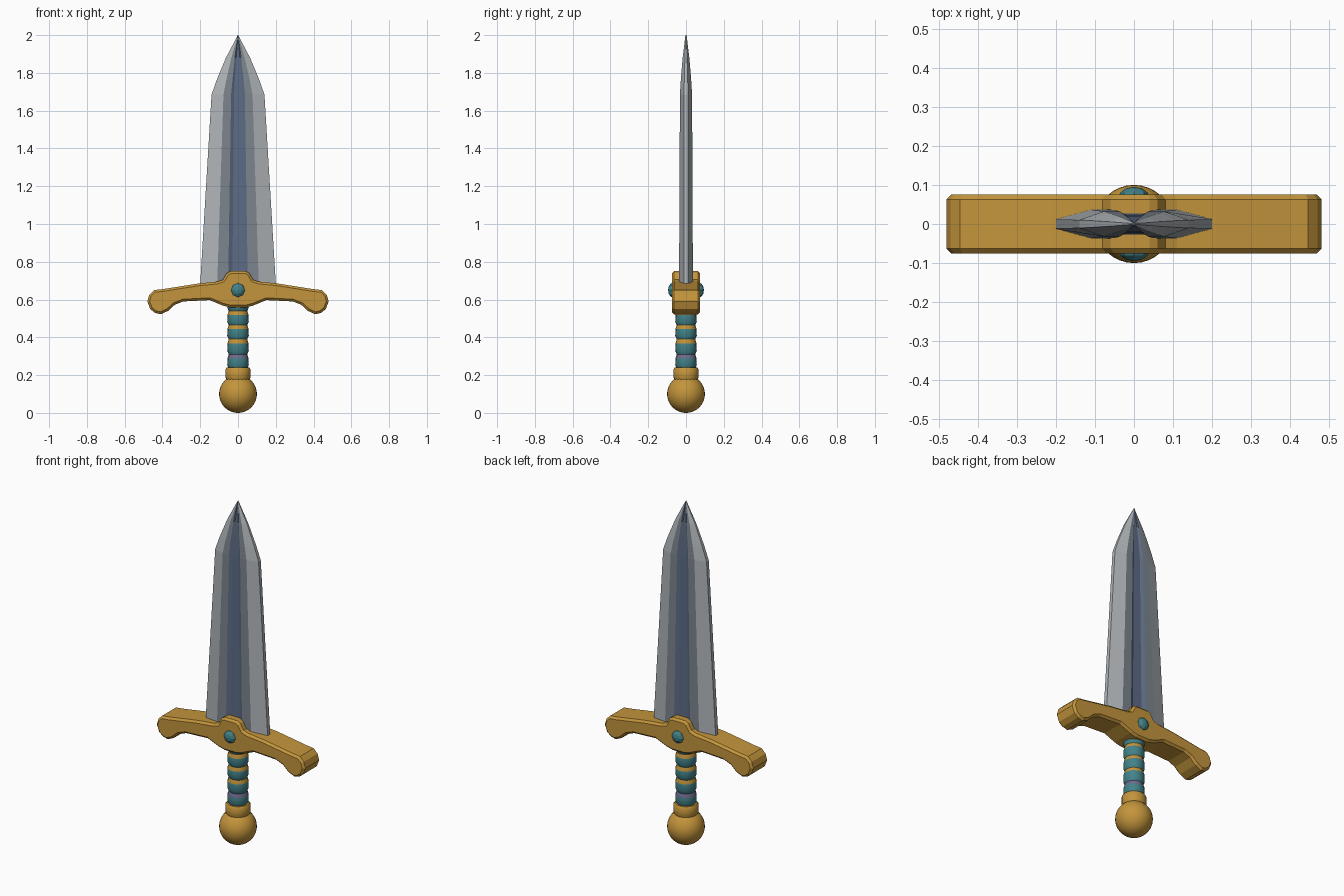
import bpy, bmesh, math

cube = bpy.data.objects.get("Cube")
if cube:
    bpy.data.objects.remove(cube, do_unlink=True)


def material(name, r, g, b):
    m = bpy.data.materials.new(name)
    m.use_nodes = True
    m.diffuse_color = (r, g, b, 1)
    m.node_tree.nodes["Principled BSDF"].inputs["Base Color"].default_value = (r, g, b, 1)
    return m


GOLD = material("gold", 0.55, 0.30, 0.045)
TEAL = material("teal", 0.055, 0.225, 0.25)
EDGE = material("edge_steel", 0.43, 0.46, 0.48)
STEEL = material("mid_steel", 0.20, 0.235, 0.265)
DARK = material("fuller_steel", 0.11, 0.15, 0.235)
MAUVE = material("mauve", 0.16, 0.15, 0.27)


def finish(name, bm, mats, smooth=None):
    bmesh.ops.recalc_face_normals(bm, faces=bm.faces)
    mesh = bpy.data.meshes.new(name)
    bm.to_mesh(mesh)
    bm.free()
    for m in mats:
        mesh.materials.append(m)
    ob = bpy.data.objects.new(name, mesh)
    bpy.context.collection.objects.link(ob)
    if smooth:
        bpy.ops.object.select_all(action='DESELECT')
        ob.select_set(True)
        bpy.context.view_layer.objects.active = ob
        bpy.ops.object.shade_smooth_by_angle(angle=math.radians(smooth))
    return ob


def loft(bm, rings, pick):
    """Bridge closed rings of points, cap both ends, colour by pick(row, column)."""
    rows = [[bm.verts.new(p) for p in ring] for ring in rings]
    n = len(rows[0])
    for i in range(len(rows) - 1):
        for j in range(n):
            k = (j + 1) % n
            f = bm.faces.new((rows[i][j], rows[i][k], rows[i + 1][k], rows[i + 1][j]))
            f.material_index = pick(i, j)
    bm.faces.new(rows[0])
    bm.faces.new(rows[-1])


def lathe(name, profile, mats, pick=lambda i, j: 0, sides=16):
    bm = bmesh.new()
    turn = [math.tau * j / sides for j in range(sides)]
    loft(bm, [[(r * math.cos(a), r * math.sin(a), z) for a in turn] for r, z in profile], pick)
    return finish(name, bm, mats, 35)


# Blade: fullered cross-section, scaled along its length to the point
half = [(0.2, 0.012), (0.11, 0.037), (0.052, 0.037), (0.03, 0.027)]
upper = half + [(-x, y) for x, y in reversed(half)]
section = upper + [(-x, -y) for x, y in upper]
stations = [(0.62, 1.02, 1), (1.685, 0.7, 0.87), (1.765, 0.56, 0.74),
            (1.88, 0.32, 0.48), (2.0, 0.005, 0.08)]


def blade_colour(i, j):
    a, b = section[j], section[(j + 1) % len(section)]
    mid = abs(a[0] + b[0]) / 2
    return 0 if mid > 0.12 else 1 if mid > 0.06 else 2


bm = bmesh.new()
loft(bm, [[(x * sx, y * sy, z) for x, y in section] for z, sx, sy in stations], blade_colour)
finish("blade", bm, [EDGE, STEEL, DARK])

# Crossguard: mirrored outline, extruded front to back and bevelled
side = [(0.04, 0.75), (0.06, 0.74), (0.08, 0.705), (0.11, 0.695), (0.21, 0.685),
        (0.40, 0.655), (0.445, 0.65), (0.47, 0.625), (0.48, 0.59), (0.465, 0.55),
        (0.44, 0.53), (0.41, 0.522), (0.37, 0.54), (0.335, 0.572), (0.29, 0.59),
        (0.15, 0.597), (0.08, 0.568), (0.04, 0.558)]
outline = side + [(-x, z) for x, z in reversed(side)]
bm = bmesh.new()
loft(bm, [[(x, y, z) for x, z in outline] for y in (-0.075, 0.075)], lambda i, j: 0)
guard = finish("crossguard", bm, [GOLD])
bevel = guard.modifiers.new("soft_edges", 'BEVEL')
bevel.width = 0.012
bevel.segments = 1
bevel.limit_method = 'ANGLE'
bevel.angle_limit = math.radians(50)

# Gems: one faceted stone on each face of the guard
for name, sign in (("front_gem", -1), ("back_gem", 1)):
    bm = bmesh.new()
    bmesh.ops.create_uvsphere(bm, u_segments=8, v_segments=6, radius=0.04)
    for v in bm.verts:
        x, y, z = v.co
        v.co = (x, sign * 0.067 + z * 0.7, 0.65 + y)
    finish(name, bm, [TEAL])

# Grip: wrapped segments with a band in each groove
grip_profile, bands = [], []
for z in (0.225, 0.30, 0.38, 0.455, 0.53):
    grip_profile += [(0.056, z - 0.012), (0.049, z + 0.010), (0.057, z + 0.028)]
    bands += [2 if z == 0.30 else 1, 0, 0]
grip_profile.append((0.055, 0.60))
lathe("grip", grip_profile, [TEAL, GOLD, MAUVE], lambda i, j: bands[i])

# Pommel collar and ball
lathe("pommel_collar", [(0.06, 0.17), (0.067, 0.19), (0.067, 0.23), (0.06, 0.24)], [GOLD])
bm = bmesh.new()
bmesh.ops.create_uvsphere(bm, u_segments=32, v_segments=20, radius=0.1)
bmesh.ops.translate(bm, verts=bm.verts, vec=(0, 0, 0.1))
finish("pommel", bm, [GOLD], 40)
